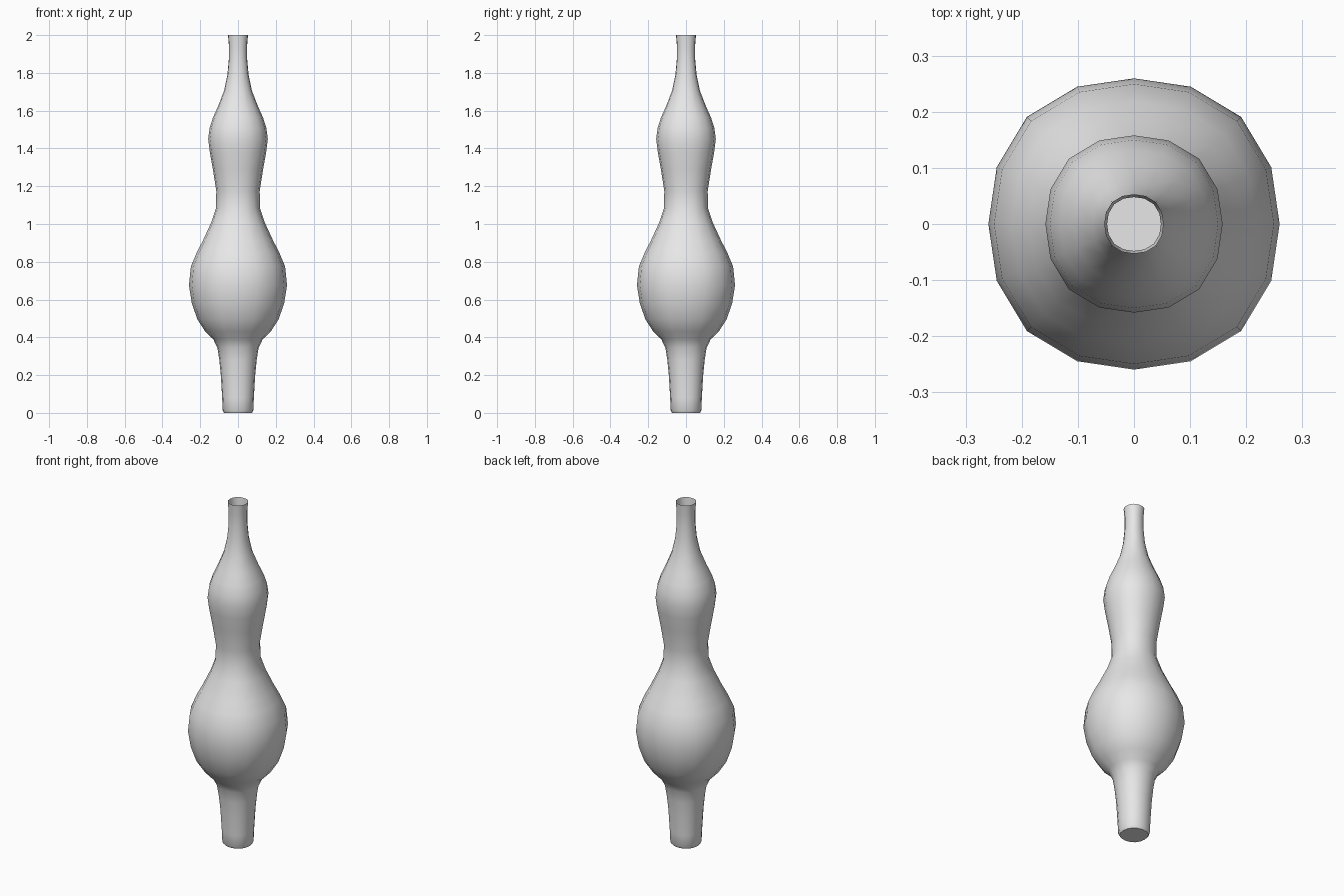
import bpy, bmesh, math

cube = bpy.data.objects.get("Cube")
if cube:
    bpy.data.objects.remove(cube, do_unlink=True)

SIDES = 16

# Profile from base to mouth: (radius, height)
PROFILE = [
    (0.074, 0.0), (0.081, 0.012), (0.084, 0.08), (0.091, 0.20), (0.099, 0.28),
    (0.109, 0.345), (0.131, 0.39), (0.173, 0.43), (0.215, 0.495), (0.242, 0.58),
    (0.257, 0.675), (0.247, 0.775), (0.218, 0.85), (0.187, 0.91), (0.143, 1.005),
    (0.116, 1.085), (0.115, 1.175), (0.133, 1.29), (0.149, 1.38), (0.158, 1.45),
    (0.150, 1.51), (0.132, 1.565), (0.107, 1.62), (0.074, 1.705), (0.056, 1.79),
    (0.048, 1.88), (0.048, 1.94), (0.053, 2.0),
]
PROFILE = [(r * 1.01 if 0.5 < z < 0.85 else r, z) for r, z in PROFILE]


def ring(bm, radius, z):
    """One slightly squared ring of vertices."""
    verts = []
    for i in range(SIDES):
        a = 2 * math.pi * i / SIDES
        r = radius * (1 + 0.02 * (1 - math.cos(4 * a)))
        verts.append(bm.verts.new((r * math.cos(a), r * math.sin(a), z)))
    return verts


# Grey material
grey = bpy.data.materials.new("plain grey")
grey.use_nodes = True
grey.diffuse_color = (0.8, 0.8, 0.8, 1)
grey.node_tree.nodes["Principled BSDF"].inputs["Base Color"].default_value = (0.8, 0.8, 0.8, 1)

# Double-bulbed vase: open at the mouth, closed at the base
bm = bmesh.new()
rings = [ring(bm, r, z) for r, z in PROFILE]
for low, high in zip(rings, rings[1:]):
    for i in range(SIDES):
        j = (i + 1) % SIDES
        bm.faces.new((low[i], low[j], high[j], high[i]))
bm.faces.new(list(reversed(rings[0])))

mesh = bpy.data.meshes.new("vase")
bm.to_mesh(mesh)
bm.free()
mesh.materials.append(grey)
vase = bpy.data.objects.new("vase", mesh)
bpy.context.collection.objects.link(vase)

# Smooth walls, crisp foot
bpy.ops.object.select_all(action="DESELECT")
vase.select_set(True)
bpy.context.view_layer.objects.active = vase
bpy.ops.object.shade_smooth_by_angle(angle=math.radians(40))
